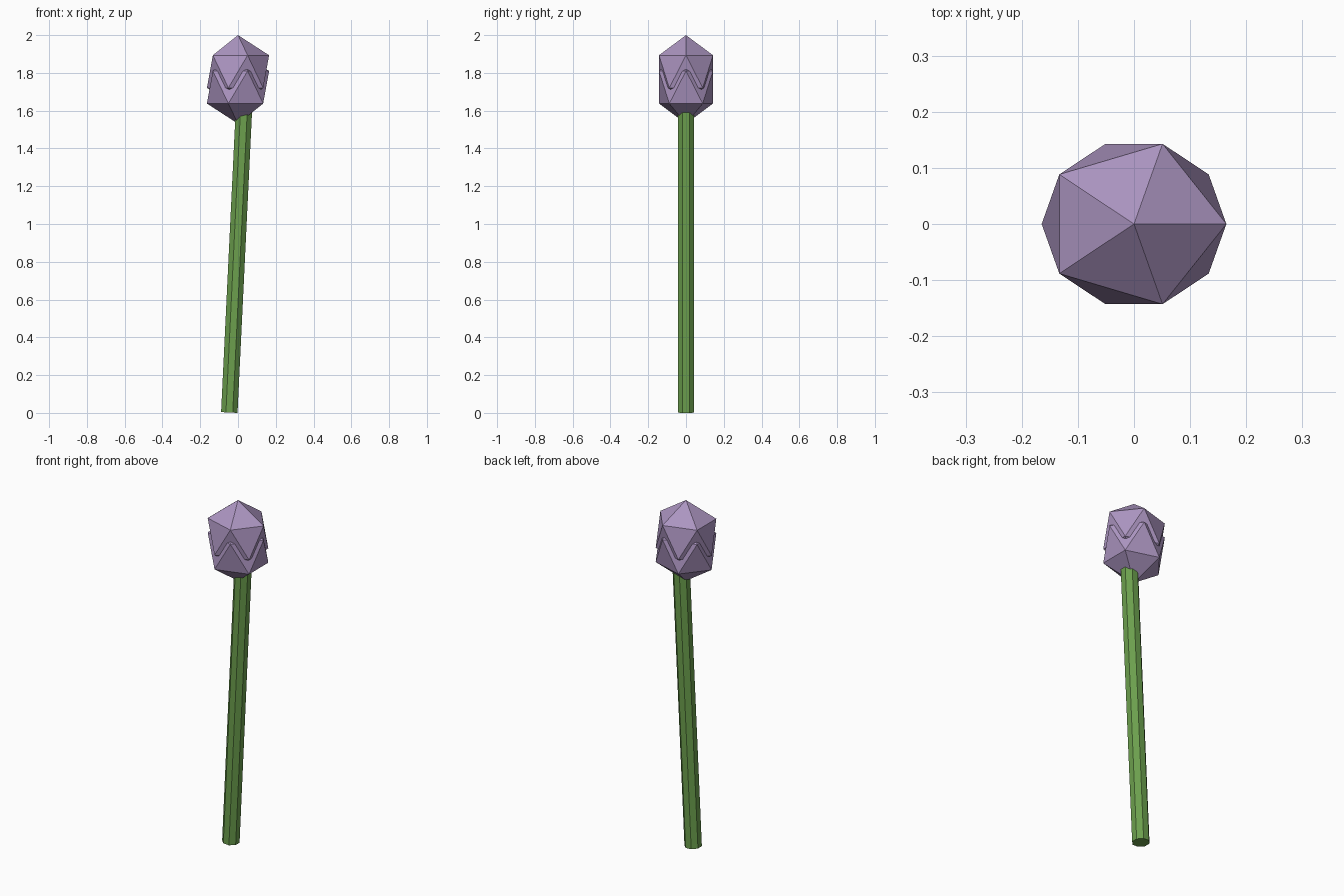
import bpy
from math import pi, cos
from mathutils import Vector

cube = bpy.data.objects.get("Cube")
if cube:
    bpy.data.objects.remove(cube, do_unlink=True)


def make_material(name, colour):
    mat = bpy.data.materials.new(name)
    mat.use_nodes = True
    mat.diffuse_color = (*colour, 1)
    mat.node_tree.nodes["Principled BSDF"].inputs["Base Color"].default_value = (*colour, 1)
    return mat


lilac = make_material("lilac", (0.41, 0.30, 0.53))
stem_green = make_material("stem green", (0.15, 0.35, 0.075))


def add_petals(name, height):
    """One stretched, faceted half of the flower bud."""
    bpy.ops.mesh.primitive_ico_sphere_add(subdivisions=1, radius=1, location=(0, 0, height))
    petals = bpy.context.object
    petals.name = name
    petals.scale = (0.184, 0.168, 0.193)
    bpy.ops.object.transform_apply(location=False, rotation=False, scale=True)
    petals.data.materials.append(lilac)


# Bud: two overlapping shells, whose rims form the zigzag ledge
add_petals("upper_petals", 1.807)
add_petals("lower_petals", 1.724)

# Stem: leaning eight-sided rod with flat sides facing front and side
bottom, top = Vector((-0.046, 0, 0.002)), Vector((0.034, 0, 1.66))
axis = top - bottom
bpy.ops.mesh.primitive_cylinder_add(vertices=8, radius=0.0435 / cos(pi / 8),
                                    depth=axis.length)
stem = bpy.context.object
stem.name = "stem"
stem.rotation_euler.z = pi / 8
bpy.ops.object.transform_apply(location=False, rotation=True, scale=False)
stem.rotation_euler = axis.to_track_quat('Z', 'Y').to_euler()
stem.location = (bottom + top) / 2
# Keep the flats square to the front after leaning
stem.rotation_euler = (0, Vector((0, 0, 1)).angle(axis), 0)
stem.data.materials.append(stem_green)
